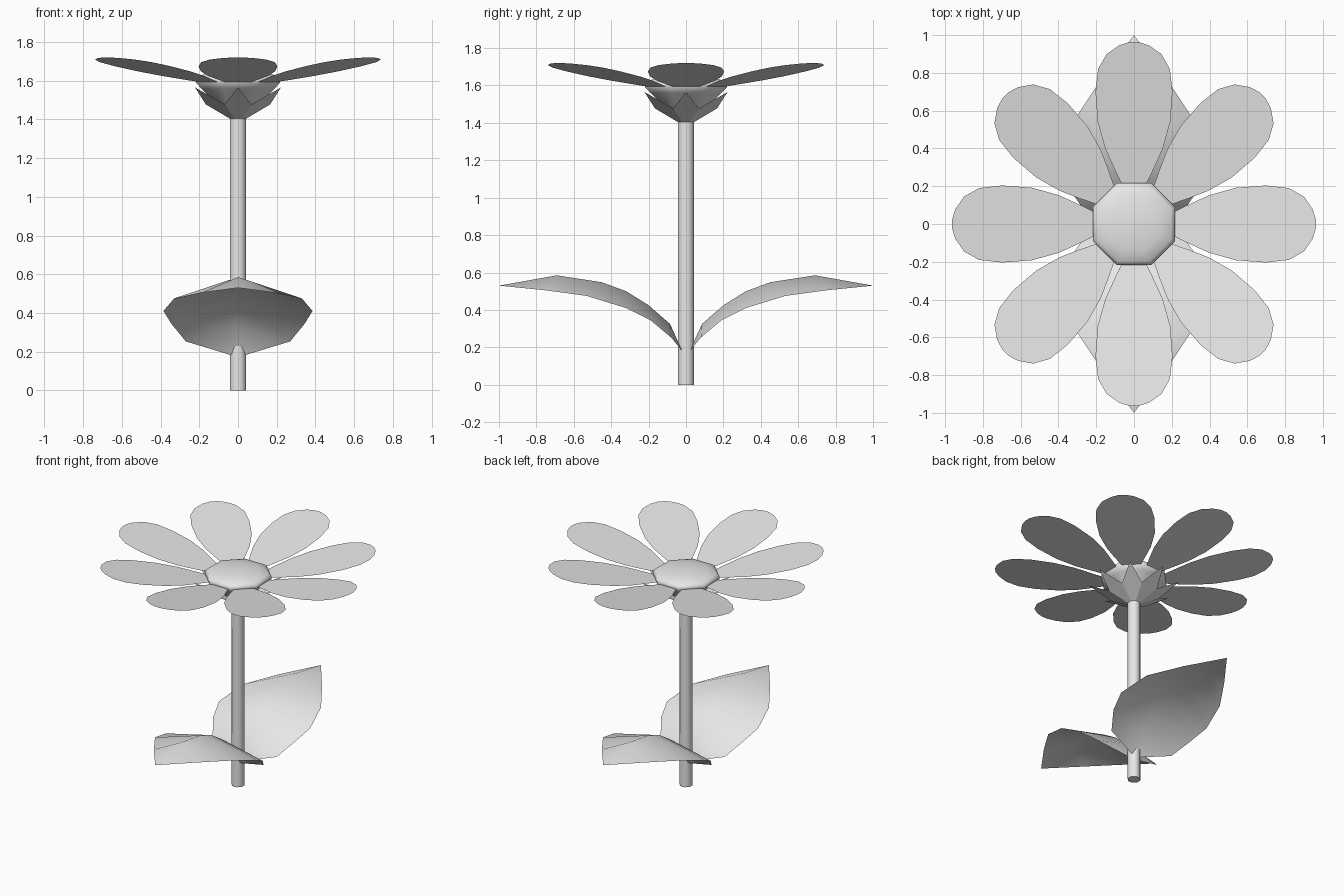
import bpy
import math

if "Cube" in bpy.data.objects:
    bpy.data.objects.remove(bpy.data.objects["Cube"])

grey = bpy.data.materials.new("light grey")
grey.diffuse_color = (0.8, 0.8, 0.8, 1.0)
grey.use_nodes = True
grey.node_tree.nodes["Principled BSDF"].inputs["Base Color"].default_value = grey.diffuse_color


def make(name, verts, faces, smooth=None):
    mesh = bpy.data.meshes.new(name)
    mesh.from_pydata(verts, [], faces)
    mesh.materials.append(grey)
    obj = bpy.data.objects.new(name, mesh)
    bpy.context.collection.objects.link(obj)
    if smooth:
        bpy.ops.object.select_all(action='DESELECT')
        obj.select_set(True)
        bpy.context.view_layer.objects.active = obj
        bpy.ops.object.shade_smooth_by_angle(angle=math.radians(smooth))
    return obj


def lathe(name, profile, smooth, sides=8):
    """Octagonal solid from (radius, z) rings, bottom to top, capped at both ends."""
    verts, faces = [], []
    for r, z in profile:
        for i in range(sides):
            a = 2 * math.pi * (i + 0.5) / sides
            verts.append((r * math.cos(a), r * math.sin(a), z))
    for k in range(len(profile) - 1):
        for i in range(sides):
            j = (i + 1) % sides
            faces.append((k * sides + i, k * sides + j,
                          (k + 1) * sides + j, (k + 1) * sides + i))
    faces.append(tuple(reversed(range(sides))))
    top = (len(profile) - 1) * sides
    faces.append(tuple(range(top, top + sides)))
    return make(name, verts, faces, smooth)


def blade(name, outline, height, angle, flip=False):
    """Flat tilted blade, mirrored about its axis, from (distance, half width)."""
    pts = [(r, -w) for r, w in outline] + [(r, w) for r, w in reversed(outline) if w > 0]
    c, s = math.cos(angle), math.sin(angle)
    verts = [(r * c - w * s, r * s + w * c, height(r)) for r, w in pts]
    face = list(range(len(verts)))
    make(name, verts, [face[::-1] if flip else face])


# Stem
lathe("stem", [(0.046, 0), (0.046, 1.43)], 50)

# Flower centre: cup below, rounded octagonal disc above
lathe("flower_centre", [(0.04, 1.41), (0.13, 1.49), (0.205, 1.56), (0.236, 1.59),
                        (0.236, 1.61), (0.215, 1.627), (0.15, 1.643),
                        (0.08, 1.652), (0.02, 1.655)], 60)

# Petals and sepals
petal = [(0.18, 0.05), (0.30, 0.108), (0.40, 0.153), (0.54, 0.192), (0.70, 0.204),
         (0.82, 0.19), (0.90, 0.145), (0.945, 0.08), (0.963, 0.025)]
sepal = [(0.035, 0.015), (0.166, 0.069), (0.314, 0)]
for i in range(8):
    a = i * math.pi / 4
    blade(f"petal_{i + 1}", petal, lambda r: 1.587 + (r - 0.18) * 0.17, a)
    blade(f"sepal_{i + 1}", sepal, lambda r: 1.40 + (r - 0.035) * 0.591, a, True)

# Leaves: arched midrib (y, z) with drooping edges (x, y, z)
midrib = [(0.02, 0.18), (0.085, 0.325), (0.20, 0.425), (0.32, 0.50),
          (0.45, 0.548), (0.69, 0.585), (1.0, 0.53)]
edge = [(0.03, 0.02, 0.18), (0.27, 0.08, 0.253), (0.345, 0.19, 0.345),
        (0.385, 0.32, 0.41), (0.33, 0.53, 0.475), (0.185, 0.75, 0.505)]
for name, d in (("front_leaf", -1), ("back_leaf", 1)):
    n = len(edge)
    verts = [(0, d * y, z) for y, z in midrib]
    for side in (1, -1):
        verts += [(side * x, d * y, z) for x, y, z in edge]
    faces = []
    for k in range(2):
        e = n + 1 + k * n
        half = [(i, e + i, e + i + 1, i + 1) for i in range(n - 1)]
        half.append((n - 1, e + n - 1, n))
        # Keep the upper side facing up on both halves
        faces += [f if (k == 0) == (d == 1) else f[::-1] for f in half]
    make(name, verts, faces, 60)
